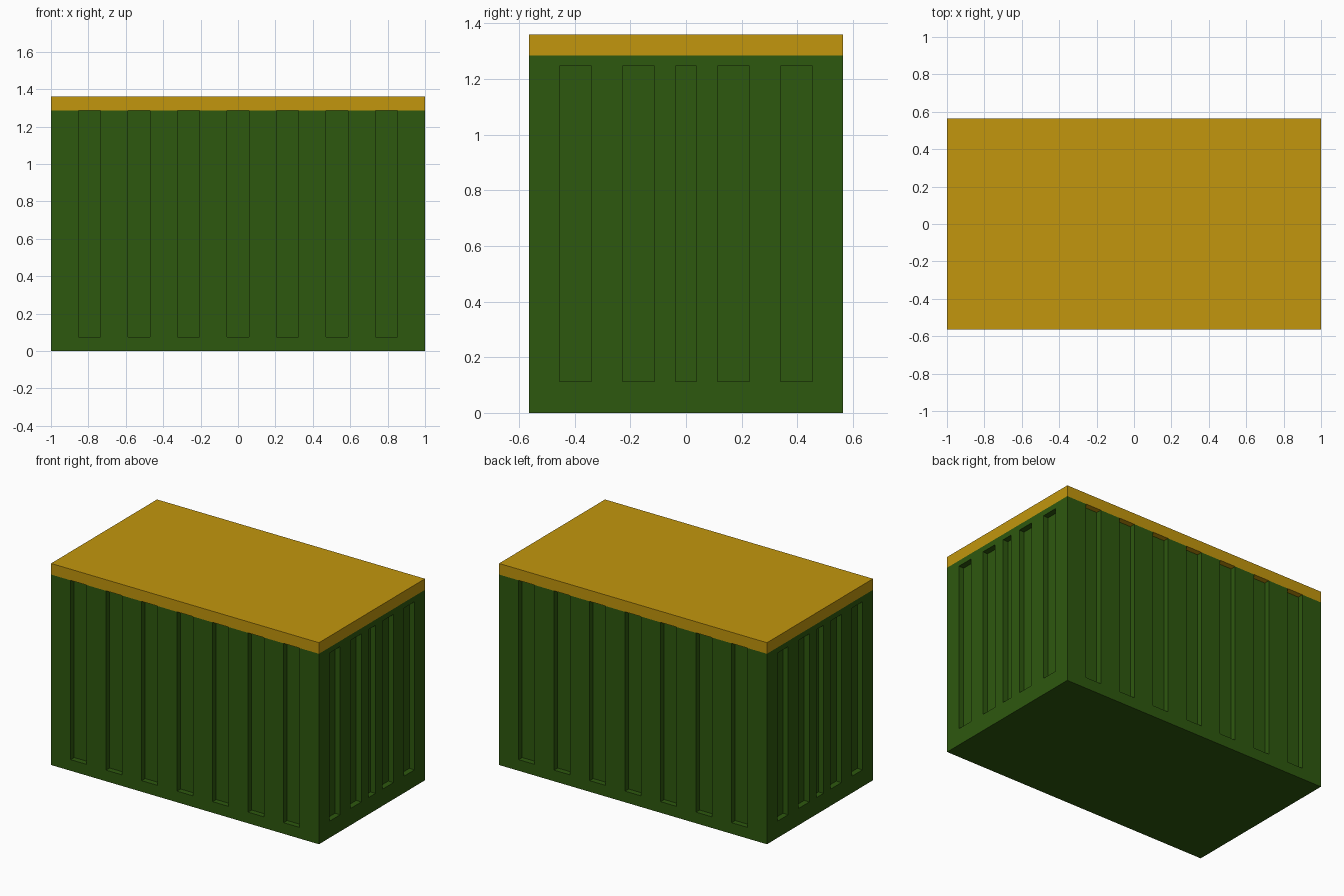
import bpy
import bmesh
from mathutils import Matrix, Vector

if "Cube" in bpy.data.objects:
    bpy.data.objects.remove(bpy.data.objects["Cube"], do_unlink=True)

HALF_X, HALF_Y = 1.0, 0.565       # half length and half width
BODY_TOP, LID_TOP = 1.285, 1.36   # seam and overall height
DEPTH = 0.038                     # groove depth


def make_material(name, rgb):
    mat = bpy.data.materials.new(name)
    mat.use_nodes = True
    mat.diffuse_color = (*rgb, 1)
    bsdf = mat.node_tree.nodes["Principled BSDF"]
    bsdf.inputs["Base Color"].default_value = (*rgb, 1)
    bsdf.inputs["Roughness"].default_value = 0.8
    return mat


def add_box(bm, low, high):
    low, high = Vector(low), Vector(high)
    matrix = Matrix.Translation((low + high) / 2) @ Matrix.Diagonal((*(high - low), 1))
    bmesh.ops.create_cube(bm, size=1, matrix=matrix)


def make_object(name, bm, mat):
    mesh = bpy.data.meshes.new(name)
    bm.to_mesh(mesh)
    bm.free()
    mesh.materials.append(mat)
    obj = bpy.data.objects.new(name, mesh)
    bpy.context.collection.objects.link(obj)
    return obj


green = make_material("dark green", (0.027, 0.098, 0.0045))
gold = make_material("golden yellow", (0.54, 0.305, 0.004))

# Container body
bm = bmesh.new()
add_box(bm, (-HALF_X, -HALF_Y, 0), (HALF_X, HALF_Y, BODY_TOP))
body = make_object("container_body", bm, green)

# Groove cutters, mirrored onto opposite walls
bm = bmesh.new()
for side in (-1, 1):
    # seven long grooves on front and back, running up to the lid
    y0, y1 = sorted((side * (HALF_Y - DEPTH), side * (HALF_Y + 0.1)))
    for i in range(-3, 4):
        x = i * 0.265
        add_box(bm, (x - 0.059, y0, 0.075), (x + 0.059, y1, BODY_TOP + 0.1))
    # five closed grooves on each end, the middle one narrower
    x0, x1 = sorted((side * (HALF_X - DEPTH), side * (HALF_X + 0.1)))
    for y, half in ((-0.397, 0.0575), (-0.171, 0.0575), (0, 0.038),
                    (0.171, 0.0575), (0.397, 0.0575)):
        add_box(bm, (x0, y - half, 0.113), (x1, y + half, 1.247))
cutter = make_object("groove_cutter", bm, green)
cutter.hide_render = True

# Cut the grooves, then discard the cutter
cut = body.modifiers.new("grooves", 'BOOLEAN')
cut.operation = 'DIFFERENCE'
cut.solver = 'EXACT'
cut.object = cutter
bpy.context.view_layer.objects.active = body
bpy.ops.object.modifier_apply(modifier=cut.name)
bpy.data.objects.remove(cutter, do_unlink=True)

# Flat lid flush with the walls
bm = bmesh.new()
add_box(bm, (-HALF_X, -HALF_Y, BODY_TOP), (HALF_X, HALF_Y, LID_TOP))
make_object("lid", bm, gold)
